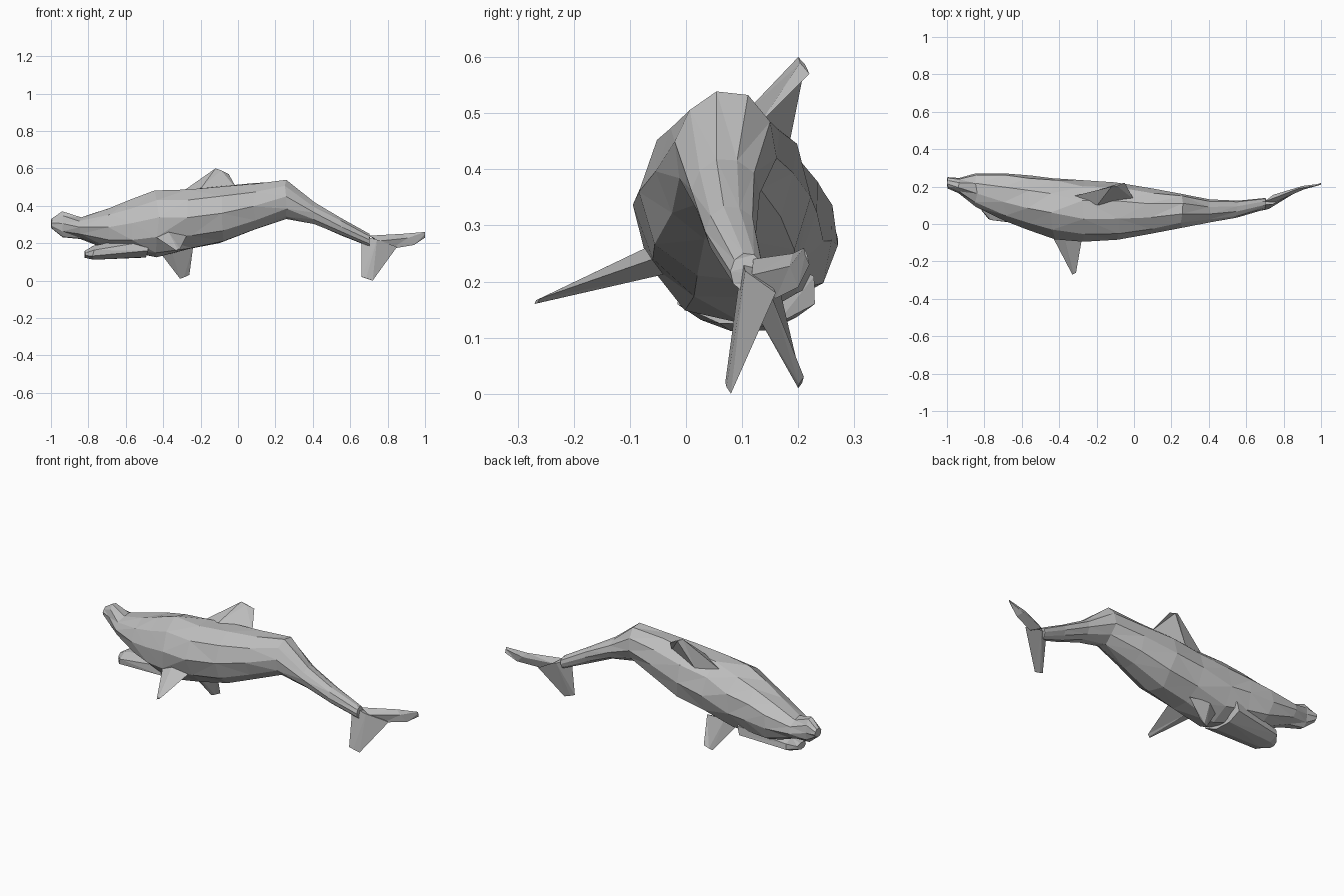
import bpy, bmesh, math, random
from mathutils import Vector

random.seed(4)
cube = bpy.data.objects.get("Cube")
if cube:
    bpy.data.objects.remove(cube)

grey = bpy.data.materials.new("skin grey")
grey.use_nodes = True
shade = 0.52
tone = (shade, shade, shade, 1)
grey.diffuse_color = tone
grey.node_tree.nodes["Principled BSDF"].inputs["Base Color"].default_value = tone


def loft(name, rings):
    """Flat-shaded triangulated skin through equal-length rings, capped at both ends."""
    bm = bmesh.new()
    loops = [[bm.verts.new(point) for point in ring] for ring in rings]
    for near, far in zip(loops, loops[1:]):
        for i in range(len(near)):
            # The previous index wraps round to close the ring
            bm.faces.new((near[i - 1], near[i], far[i], far[i - 1]))
    bm.faces.new(loops[0])
    bm.faces.new(loops[-1])
    bmesh.ops.recalc_face_normals(bm, faces=bm.faces)
    bmesh.ops.triangulate(bm, faces=bm.faces, quad_method='SHORT_EDGE')
    mesh = bpy.data.meshes.new(name)
    bm.to_mesh(mesh)
    bm.free()
    mesh.materials.append(grey)
    obj = bpy.data.objects.new(name, mesh)
    bpy.context.collection.objects.link(obj)


def section(x, middle, half_width, low, high, sides=10):
    """Rolled, slightly uneven oval across the body at x."""
    roll = math.radians(66) + random.uniform(-0.1, 0.1)
    ring = []
    for i in range(sides):
        angle = roll + math.tau * i / sides
        swell = random.uniform(0.97, 1.04)
        ring.append((x + random.uniform(0, half_width / 6),
                     middle + half_width * swell * math.cos(angle),
                     (low + high) / 2 + (high - low) / 2 * swell * math.sin(angle)))
    return ring


def spine(x):
    """Sideways bend of the body: the head and the tail stock swing to the back."""
    return 0.07 + max(0, -0.4 - x) / 4 + max(0, x - 0.5) / 5


def blade(name, thickness, spans):
    """Fin through pairs of leading and trailing points, thinning towards its tip."""
    spans = [(Vector(lead), Vector(trail)) for lead, trail in spans]
    along = sum(spans[-1], Vector()) - sum(spans[0], Vector())
    rings = []
    for k, (lead, trail) in enumerate(spans):
        fade = max(0.1, 1 - k / (len(spans) - 1))
        side = (trail - lead).cross(along).normalized() * thickness * fade / 2
        ridge = lead.lerp(trail, 0.4)
        rings.append([lead, ridge + side, trail, ridge - side])
    loft(name, rings)


# Body from upper snout to tail stock: x, half width, underside, back
stations = [Vector(row) for row in (
    (-1, 0.03, 0.28, 0.33),
    (-0.94, 0.04, 0.23, 0.37),
    (-0.85, 0.09, 0.22, 0.34),
    (-0.7, 0.13, 0.16, 0.39),
    (-0.45, 0.17, 0.13, 0.48),
    (-0.1, 0.15, 0.2, 0.51),
    (0.25, 0.09, 0.33, 0.54),
    (0.4, 0.06, 0.3, 0.42),
    (0.7, 0.03, 0.18, 0.25),
)]
body = []
for here, following in zip(stations, stations[1:] + stations[-1:]):
    body.append(here)
    # Long stretches get an extra ring half way
    if following[0] - here[0] > 0.2:
        body.append(here.lerp(following, 0.5))
loft("body", [section(x, spine(x), half, low, high) for x, half, low, high in body])

# Lower jaw, parted from the snout by the open mouth
jaw = ((-0.82, 0.04, 0.12, 0.16), (-0.78, 0.09, 0.11, 0.19), (-0.5, 0.13, 0.12, 0.25))
loft("lower_jaw", [section(x, 0.11, half, low, high, sides=8)
                   for x, half, low, high in jaw])

# Dorsal fin, leaning with the rolled body
blade("dorsal_fin", 0.1, [
    ((-0.32, 0.15, 0.46), (0, 0.13, 0.48)),
    ((-0.12, 0.2, 0.6), (-0.05, 0.22, 0.57)),
])

# Flippers
blade("right_flipper", 0.06, [
    ((-0.45, -0.04, 0.24), (-0.27, -0.03, 0.25)),
    ((-0.33, -0.27, 0.16), (-0.31, -0.26, 0.17)),
])
blade("left_flipper", 0.06, [
    ((-0.44, 0.13, 0.18), (-0.24, 0.15, 0.18)),
    ((-0.31, 0.2, 0.01), (-0.26, 0.21, 0.03)),
])

# Tail flukes, meeting across the end of the stock
blade("right_fluke", 0.04, [
    ((0.66, 0.1, 0.24), (0.85, 0.16, 0.18)),
    ((0.66, 0.07, 0.02), (0.72, 0.08, 0)),
])
blade("left_fluke", 0.04, [
    ((0.7, 0.12, 0.24), (0.82, 0.16, 0.17)),
    ((0.88, 0.19, 0.25), (0.94, 0.2, 0.19)),
    ((1, 0.21, 0.26), (1, 0.22, 0.23)),
])
